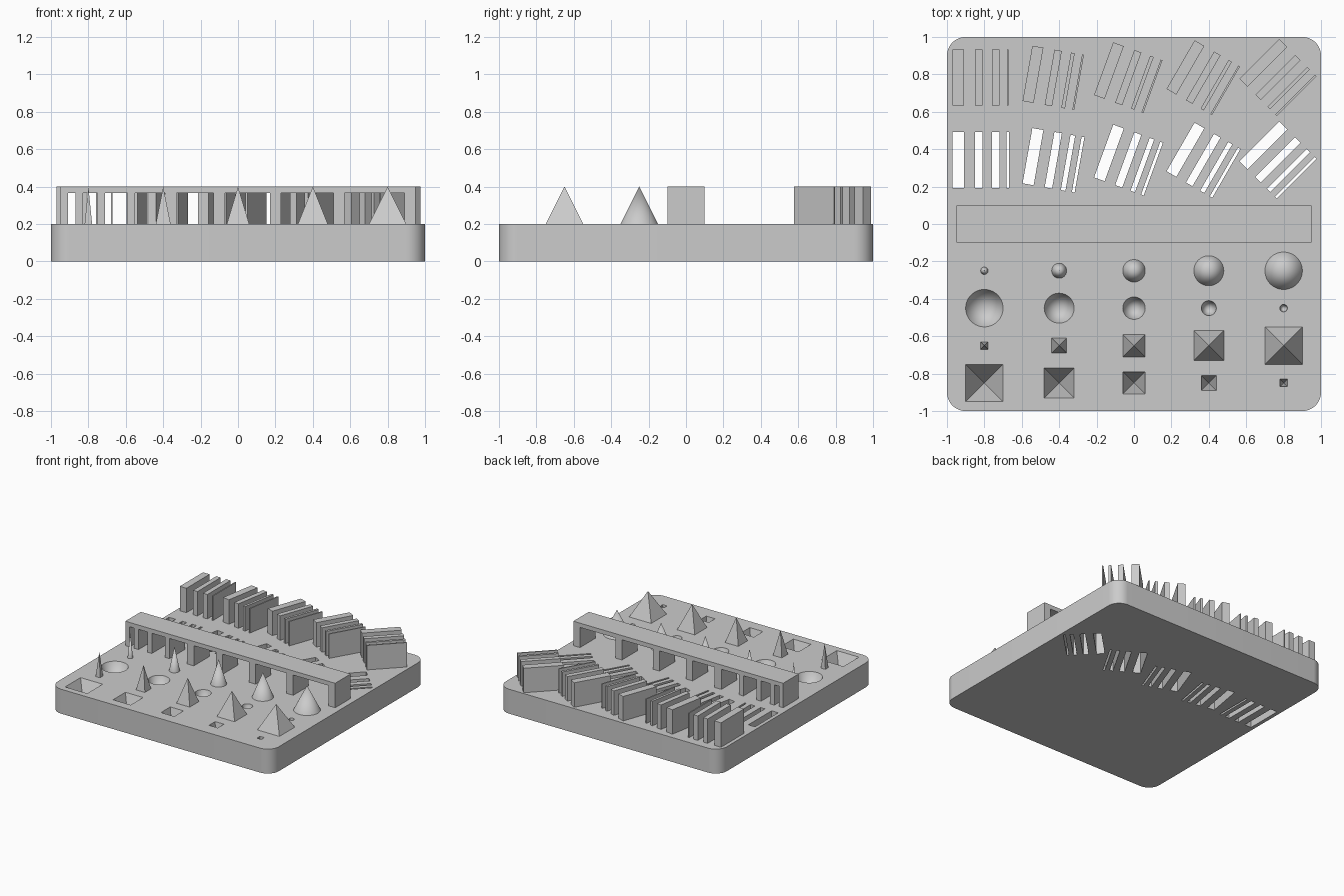
import bpy, bmesh
from math import radians, sin, cos, sqrt
from mathutils import Matrix, Vector

if "Cube" in bpy.data.objects:
    bpy.data.objects.remove(bpy.data.objects["Cube"])

grey = bpy.data.materials.new("plain_grey")
grey.use_nodes = True
grey.diffuse_color = (0.6, 0.6, 0.6, 1)
grey.node_tree.nodes["Principled BSDF"].inputs["Base Color"].default_value = grey.diffuse_color

TOP = 0.2        # plate surface
PEAK = 0.4       # top of raised features
SINK = 0.01      # overlap between joined parts


def finish(name, bm):
    bmesh.ops.recalc_face_normals(bm, faces=bm.faces)
    mesh = bpy.data.meshes.new(name)
    bm.to_mesh(mesh)
    bm.free()
    mesh.materials.append(grey)
    obj = bpy.data.objects.new(name, mesh)
    bpy.context.collection.objects.link(obj)
    return obj


def smooth(obj):
    bpy.ops.object.select_all(action='DESELECT')
    obj.select_set(True)
    bpy.context.view_layer.objects.active = obj
    bpy.ops.object.shade_smooth_by_angle(angle=radians(30))


def add_box(bm, center, size, turn=0.0):
    bmesh.ops.create_cube(bm, size=1, matrix=Matrix.Translation(center)
                          @ Matrix.Rotation(turn, 4, 'Z') @ Matrix.Diagonal((*size, 1)))


def add_spike(bm, x, y, half, square, pit=False):
    """Upright open-bottomed spike, or a closed inverted spike used as a pit cutter."""
    depth = 0.195 if pit else PEAK - TOP
    grow = (depth + SINK) / depth if pit else 1
    radius, height = half * grow, depth * grow
    z = TOP - depth + height / 2 if pit else TOP + height / 2
    place = Matrix.Translation((x, y, z))
    if square:
        place = place @ Matrix.Rotation(radians(45), 4, 'Z')
        radius *= sqrt(2)
    bmesh.ops.create_cone(bm, cap_ends=pit, segments=4 if square else 64,
                          radius1=0 if pit else radius, radius2=radius if pit else 0,
                          depth=height, matrix=place)
    bmesh.ops.remove_doubles(bm, verts=bm.verts, dist=1e-5)


# Bar groups: centre of first bar, turn in degrees
groups = [(-0.94, 0.783, 0), (-0.54, 0.80, 10), (-0.134, 0.82, 20),
          (0.275, 0.837, 30), (0.692, 0.861, 45)]
BAR_LENGTH = 0.3


def bars(widths, shift):
    """Yield position, width and turn of every bar in all the groups."""
    for x, y, degrees in groups:
        a = -radians(degrees)
        offsets = (0, 0.11, 0.19, 0.245) if degrees else (0, 0.11, 0.2, 0.265)
        for i, (offset, width) in enumerate(zip(offsets, widths)):
            if degrees == 0 and i == 2:
                width = 0.04
            yield Vector((x + offset * cos(a), y + shift + offset * sin(a), 0)), width, a


# Rounded base plate
bm = bmesh.new()
add_box(bm, (0, 0, TOP / 2), (2, 2, TOP))
uprights = [e for e in bm.edges if abs(e.verts[0].co.z - e.verts[1].co.z) > 0.1]
bmesh.ops.bevel(bm, geom=uprights, offset=0.1, segments=12, profile=0.5, affect='EDGES')
plate = finish("base_plate", bm)

# Cutters: through slots, conical pits and pyramid pits
bm = bmesh.new()
for pos, width, a in bars((0.06, 0.04, 0.025, 0.015), -0.44):
    add_box(bm, pos + Vector((0, 0, TOP / 2)), (width, BAR_LENGTH, TOP * 2), a)
for i in range(5):
    half = 0.1 - 0.02 * i
    add_spike(bm, -0.8 + 0.4 * i, -0.45, half, False, pit=True)
    add_spike(bm, -0.8 + 0.4 * i, -0.85, half, True, pit=True)
cutter = finish("recess_cutter", bm)
cutter.hide_render = True
cut = plate.modifiers.new("recesses", 'BOOLEAN')
cut.operation, cut.solver, cut.object = 'DIFFERENCE', 'EXACT', cutter
bpy.context.view_layer.objects.active = plate
bpy.ops.object.modifier_apply(modifier=cut.name)
bpy.data.objects.remove(cutter)
smooth(plate)

# Raised fins
bm = bmesh.new()
height = PEAK - TOP + SINK
for pos, width, a in bars((0.06, 0.04, 0.02, 0.01), 0):
    add_box(bm, pos + Vector((0, 0, PEAK - height / 2)), (width, BAR_LENGTH, height), a)
finish("fins", bm)

# Raised cones and pyramids
for name, y, square in (("cones", -0.25, False), ("pyramids", -0.65, True)):
    bm = bmesh.new()
    for i in range(5):
        add_spike(bm, -0.8 + 0.4 * i, y, 0.02 * (i + 1), square)
    spikes = finish(name, bm)
    if not square:
        smooth(spikes)

# Bridge with openings that widen to one side
foot, ceiling, end = TOP - SINK, 0.365, 0.95
outline = [(-end, PEAK), (-end, foot)]
x = -end
for i in range(8):
    x += 0.04 if i < 4 else 0.06
    span = 0.04 * (i + 1)
    outline += [(x, foot), (x, ceiling), (x + span, ceiling), (x + span, foot)]
    x += span
outline += [(end, foot), (end, PEAK)]
bm = bmesh.new()
side = bm.faces.new([bm.verts.new((px, -0.1, pz)) for px, pz in outline])
grown = bmesh.ops.extrude_face_region(bm, geom=[side])
bmesh.ops.translate(bm, vec=(0, 0.2, 0),
                    verts=[v for v in grown["geom"] if isinstance(v, bmesh.types.BMVert)])
finish("bridge", bm)
